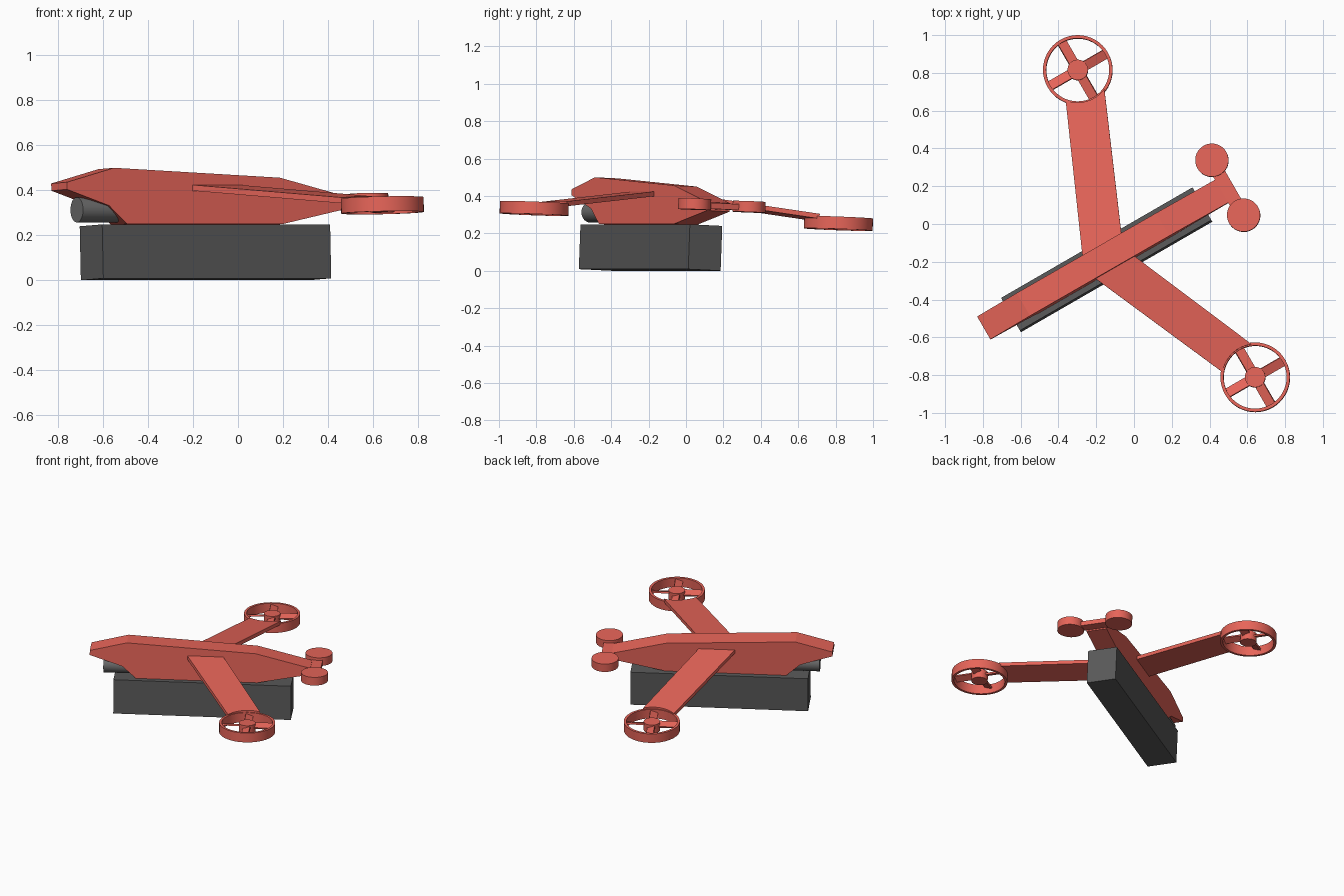
import bpy, bmesh
from math import radians, cos, sin, pi, atan2
from mathutils import Matrix, Vector

if "Cube" in bpy.data.objects:
    bpy.data.objects.remove(bpy.data.objects["Cube"])

# Whole aircraft: nose along local +x, yawed 30 degrees and rolled slightly
POSE = (Matrix.Translation((0.0485, -0.084, 0.0043))
        @ Matrix.Rotation(radians(30), 4, 'Z')
        @ Matrix.Rotation(radians(-2.44), 4, 'X'))


def material(name, rgb):
    m = bpy.data.materials.new(name)
    m.diffuse_color = (*rgb, 1)
    m.use_nodes = True
    m.node_tree.nodes["Principled BSDF"].inputs["Base Color"].default_value = m.diffuse_color
    return m


RED = material("red_paint", (0.80, 0.13, 0.10))
DARK = material("dark_grey", (0.10, 0.10, 0.10))
GREY = material("engine_grey", (0.15, 0.15, 0.15))


def finish(name, bm, mat, smooth=False):
    bmesh.ops.recalc_face_normals(bm, faces=bm.faces)
    bm.transform(POSE)
    me = bpy.data.meshes.new(name)
    bm.to_mesh(me)
    bm.free()
    me.materials.append(mat)
    ob = bpy.data.objects.new(name, me)
    bpy.context.collection.objects.link(ob)
    if smooth:
        bpy.ops.object.select_all(action='DESELECT')
        ob.select_set(True)
        bpy.context.view_layer.objects.active = ob
        bpy.ops.object.shade_smooth_by_angle(angle=radians(35))
    return ob


def prism(name, points, offset, mat):
    """Extrude a closed outline by an offset vector."""
    bm = bmesh.new()
    face = bm.faces.new([bm.verts.new(p) for p in points])
    ext = bmesh.ops.extrude_face_region(bm, geom=[face])
    verts = [g for g in ext["geom"] if isinstance(g, bmesh.types.BMVert)]
    bmesh.ops.translate(bm, verts=verts, vec=offset)
    return finish(name, bm, mat)


def box(name, size, loc, mat, rot=Matrix()):
    bm = bmesh.new()
    bmesh.ops.create_cube(bm, size=1, matrix=rot @ Matrix.Translation(loc) @ Matrix.Diagonal((*size, 1)))
    return finish(name, bm, mat)


def cylinder(name, r, depth, loc, mat, rot=Matrix()):
    bm = bmesh.new()
    bmesh.ops.create_cone(bm, cap_ends=True, segments=40, radius1=r, radius2=r,
                          depth=depth, matrix=Matrix.Translation(loc) @ rot)
    return finish(name, bm, mat, True)


def ring(name, r_out, r_in, h, loc, mat, n=48):
    """Rectangular section revolved around z."""
    bm = bmesh.new()
    sec = [(r_out, -h / 2), (r_out, h / 2), (r_in, h / 2), (r_in, -h / 2)]
    loops = [[bm.verts.new(Vector(loc) + Vector((r * cos(2 * pi * i / n), r * sin(2 * pi * i / n), z)))
              for r, z in sec] for i in range(n)]
    for i in range(n):
        a, b = loops[i], loops[(i + 1) % n]
        for k in range(4):
            bm.faces.new((a[k], b[k], b[(k + 1) % 4], a[(k + 1) % 4]))
    return finish(name, bm, mat, True)


# Fuselage: side profile extruded across its width
profile = [(-0.964, 0.429), (-0.72, 0.493), (0.13, 0.449), (0.49, 0.36),
           (0.49, 0.315), (0.14, 0.243), (-0.66, 0.243), (-0.75, 0.325), (-0.964, 0.397)]
prism("fuselage", [(x, -0.07, z) for x, z in profile], (0, 0.14, 0), RED)

# Base block and tail engine
box("base_block", (1.17, 0.20, 0.24), (-0.22, 0, 0.12), DARK)
cylinder("tail_engine", 0.056, 0.28, (-0.736, 0, 0.309), GREY, Matrix.Rotation(pi / 2, 4, 'Y'))

# Nose crossbar with a pod at each end
box("nose_crossbar", (0.07, 0.30, 0.032), (0.523, 0, 0.34), RED)
for s in (-1, 1):
    cylinder("nose_pod", 0.088, 0.058, (0.526, s * 0.168, 0.345), RED)

# Swept wings ending against ducted rotors
HUB_X, HUB_Y, HUB_Z = 0.15, 0.94, 0.289


def wing_z(y):
    return 0.417 - 0.117 * (y - 0.07)


a0 = atan2(0.83 - HUB_Y, 0.012 - HUB_X)
a1 = atan2(0.772 - HUB_Y, 0.226 - HUB_X)
arc = [(HUB_X + 0.174 * cos(a0 + (a1 - a0) * i / 8),
        HUB_Y + 0.174 * sin(a0 + (a1 - a0) * i / 8)) for i in range(9)]
outline = [(-0.06, 0.05 + 0.02), (-0.085, 0.06), (-0.325, 0.06)]
outline = [(-0.087, 0.06), (-0.325, 0.06)] + arc

for s, side in ((-1, "right"), (1, "left")):
    prism(side + "_wing", [(x, s * y, wing_z(y)) for x, y in outline], (0, 0, -0.026), RED)
    hub = Vector((HUB_X, s * HUB_Y, HUB_Z))
    ring(side + "_rotor_ring", 0.184, 0.167, 0.066, hub, RED)
    cylinder(side + "_rotor_hub", 0.054, 0.062, hub, RED)
    # Four pitched blades
    for k in range(4):
        turn = (Matrix.Translation(hub + Vector((0, 0, 0.012)))
                @ Matrix.Rotation(k * pi / 2, 4, 'Z') @ Matrix.Rotation(radians(20), 4, 'X'))
        box(side + "_rotor_blade", (0.13, 0.052, 0.012), (0.105, 0, 0), RED, turn)
